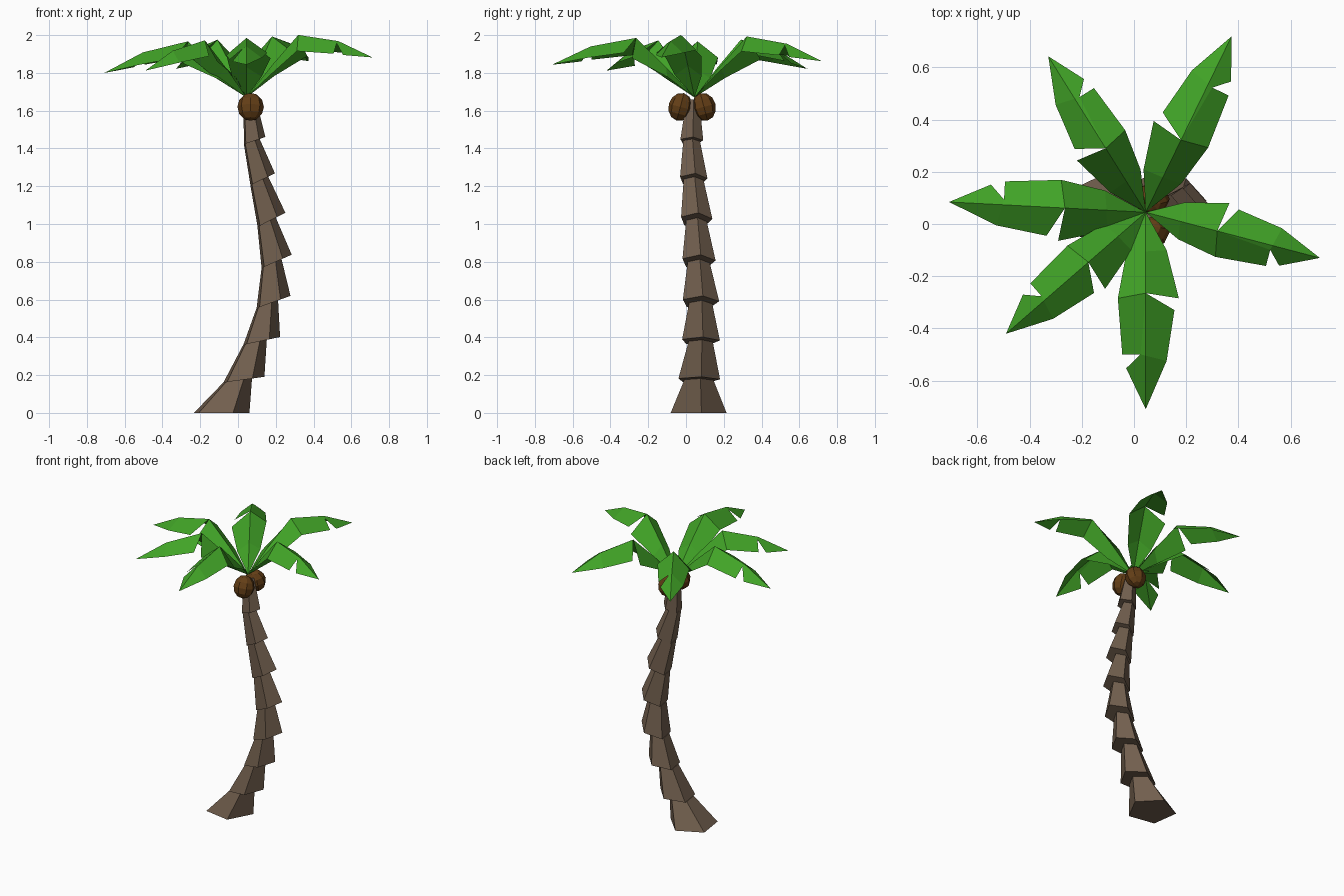
import bpy, bmesh, math
from mathutils import Vector, Matrix

if "Cube" in bpy.data.objects:
    bpy.data.objects.remove(bpy.data.objects["Cube"])

def material(name, rgb):
    m = bpy.data.materials.new(name)
    m.diffuse_color = (*rgb, 1)
    m.use_nodes = True
    m.node_tree.nodes["Principled BSDF"].inputs["Base Color"].default_value = m.diffuse_color
    return m

bark = material("bark_brown", (0.165, 0.113, 0.075))
green = material("leaf_green", (0.053, 0.37, 0.02))
husk = material("husk_brown", (0.125, 0.048, 0.008))

def add_mesh(name, verts, faces, mat):
    me = bpy.data.meshes.new(name)
    me.from_pydata(verts, [], faces)
    me.materials.append(mat)
    ob = bpy.data.objects.new(name, me)
    bpy.context.collection.objects.link(ob)
    return ob

# trunk: stacked flared pentagonal segments along a bent path
# x, y, z, tilt, bottom radius, radius at top of the segment below
path = [(-0.095, 0.06, 0.0, 0, 0.157, 0),
        (0.025, 0.065, 0.175, 8, 0.117, 0.082),
        (0.12, 0.075, 0.38, 12, 0.106, 0.068),
        (0.183, 0.075, 0.585, 20, 0.102, 0.065),
        (0.20, 0.065, 0.80, 24, 0.093, 0.062),
        (0.173, 0.053, 1.02, 27, 0.088, 0.058),
        (0.127, 0.038, 1.235, 26, 0.077, 0.056),
        (0.085, 0.028, 1.44, 19, 0.064, 0.047),
        (0.06, 0.035, 1.655, 8, 0.036, 0.036)]

def ring(c, tilt, r):
    ax = Vector((math.cos(tilt), 0, math.sin(tilt)))
    ay = Vector((0, 1, 0))
    angs = [math.radians(8 + 72 * k) for k in range(5)]
    return [c + ax * r * math.cos(a) + ay * r * math.sin(a) for a in angs]

verts = []
for i, (x, y, z, t, R, r) in enumerate(path):
    c, t = Vector((x, y, z)), math.radians(t)
    if i:   # narrow top of the segment below, flush on the left side
        shift = Vector((math.cos(t), 0, math.sin(t))) * (R - r) * 0.9
        verts += ring(c - shift, t, r)
    if i < len(path) - 1:
        verts += ring(c, t, R)
n = len(verts) // 5
faces = [tuple(range(4, -1, -1)), tuple(range(5 * n - 5, 5 * n))]
for j in range(n - 1):
    for k in range(5):
        a, b = 5 * j + k, 5 * j + (k + 1) % 5
        faces.append((a, b, b + 5, a + 5))
add_mesh("trunk", verts, faces, bark)

# fronds: one notched, ridged leaf, repeated around the crown
leaf = {"m0": (0, 0, 1.67), "m1": (0.15, 0, 1.83), "m2": (0.31, 0, 1.985),
        "m3": (0.55, 0, 1.94), "m4": (0.755, 0, 1.843),
        "r1": (0.16, -0.075, 1.78), "r2": (0.33, -0.107, 1.90),
        "r3": (0.545, -0.09, 1.875), "rn": (0.545, -0.02, 1.93),
        "r4": (0.598, -0.075, 1.865),
        "l1": (0.145, 0.08, 1.775), "l2": (0.33, 0.127, 1.87),
        "l3": (0.375, 0.11, 1.90), "l4": (0.57, 0.08, 1.875)}
keys = list(leaf)
leaf_faces = ["m0 r1 m1", "m1 r1 r2 m2", "m2 r2 r3 rn", "m2 rn m3",
              "m3 rn r4 m4", "m0 m1 l1", "m1 m2 l2 l1", "m2 m3 l4 l3",
              "m3 m4 l4"]
leaf_faces = [tuple(keys.index(k) for k in f.split()) for f in leaf_faces]
for i, (ang, length) in enumerate([(64, 0.75), (122, 0.705), (177, 0.755),
                                   (221, 0.71), (270, 0.755), (345.3, 0.69)]):
    s, a = length / 0.755, math.radians(ang)
    vs = []
    for d, o, z in leaf.values():
        dx = s * (d * math.cos(a) - o * math.sin(a))
        dy = s * (d * math.sin(a) + o * math.cos(a))
        vs.append((0.045 + dx, 0.045 + dy, z + 0.058 * dx))  # crown leans
    add_mesh(f"frond_{i + 1}", vs, leaf_faces, green)

# coconuts: a pair of low-poly ovals hanging under the crown
for i, (y, tilt) in enumerate([(-0.03, -15), (0.095, 15)]):
    bm = bmesh.new()
    bmesh.ops.create_uvsphere(bm, u_segments=8, v_segments=6, radius=1)
    mat = (Matrix.Translation((0.067, y, 1.62))
           @ Matrix.Rotation(math.radians(tilt), 4, 'X')
           @ Matrix.Diagonal((0.07, 0.063, 0.075, 1)))
    bmesh.ops.transform(bm, matrix=mat, verts=bm.verts)
    ob = add_mesh(f"coconut_{i + 1}", [], [], husk)
    bm.to_mesh(ob.data)
    bm.free()
